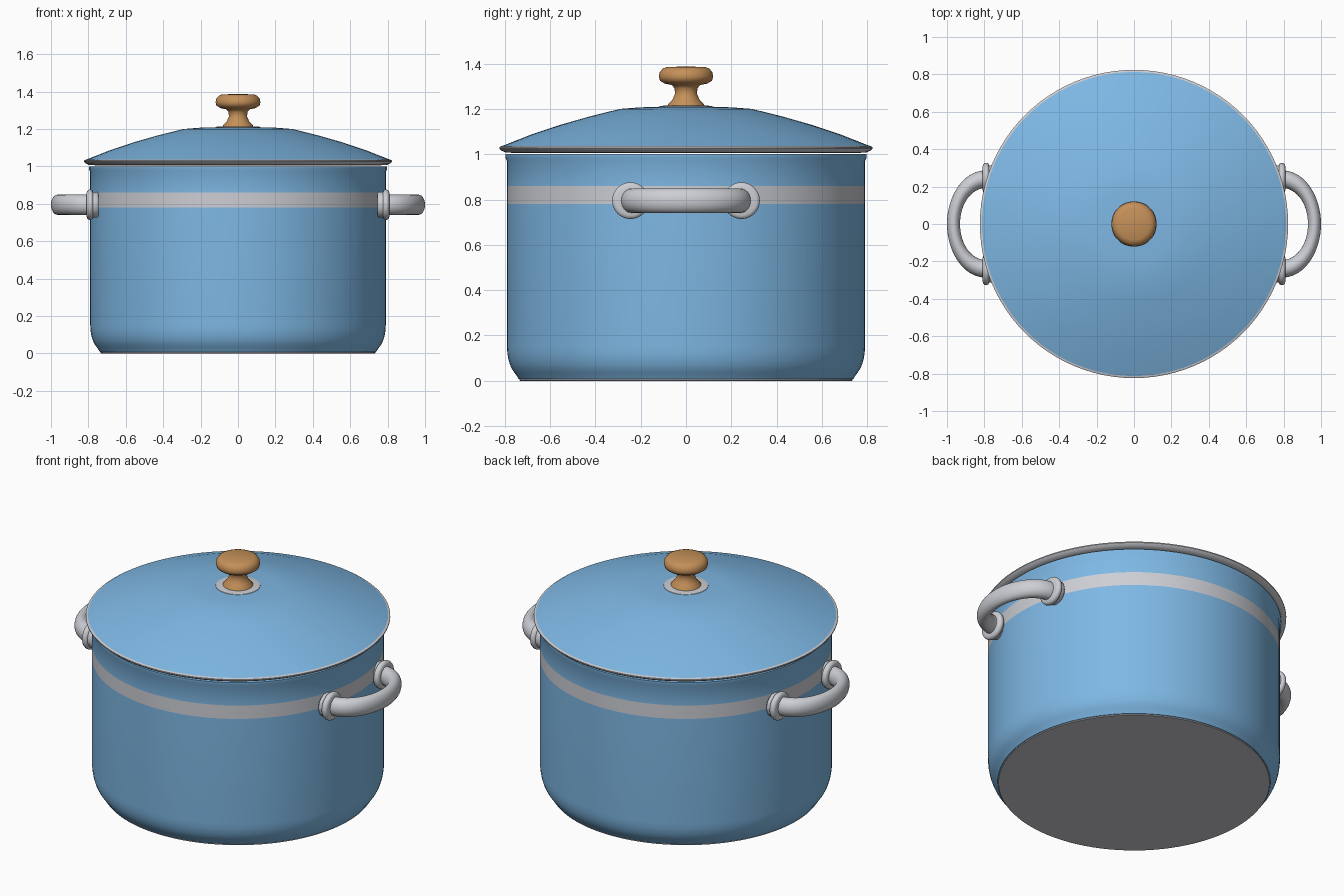
import bpy, bmesh, math
from mathutils import Matrix, Vector

if "Cube" in bpy.data.objects:
    bpy.data.objects.remove(bpy.data.objects["Cube"], do_unlink=True)


def material(name, color):
    m = bpy.data.materials.new(name)
    m.use_nodes = True
    rgba = (*color, 1)
    m.diffuse_color = rgba
    m.node_tree.nodes["Principled BSDF"].inputs["Base Color"].default_value = rgba
    return m


BLUE = material("blue enamel", (0.21, 0.48, 0.78))
STEEL = material("light steel", (0.61, 0.62, 0.66))
WOOD = material("knob wood", (0.56, 0.28, 0.10))


def finish(name, bm, mats, rule=None, angle=35):
    """Turn a bmesh into a smooth object, choosing materials by face centre."""
    bmesh.ops.recalc_face_normals(bm, faces=bm.faces)
    if rule:
        for f in bm.faces:
            f.material_index = rule(f.calc_center_median())
    mesh = bpy.data.meshes.new(name)
    bm.to_mesh(mesh)
    bm.free()
    for m in mats:
        mesh.materials.append(m)
    obj = bpy.data.objects.new(name, mesh)
    bpy.context.collection.objects.link(obj)
    bpy.ops.object.select_all(action="DESELECT")
    obj.select_set(True)
    bpy.context.view_layer.objects.active = obj
    bpy.ops.object.shade_smooth_by_angle(angle=math.radians(angle))
    return obj


def lathe(name, profile, mats, rule=None, steps=96, angle=35):
    """Spin a (radius, height) profile around z."""
    bm = bmesh.new()
    verts = [bm.verts.new((r, 0, z)) for r, z in profile]
    edges = [bm.edges.new(pair) for pair in zip(verts, verts[1:])]
    bmesh.ops.spin(bm, geom=verts + edges, axis=(0, 0, 1), cent=(0, 0, 0),
                   angle=math.tau, steps=steps)
    bmesh.ops.remove_doubles(bm, verts=bm.verts, dist=1e-4)
    return finish(name, bm, mats, rule, angle)


# Pot body: rounded bottom corner, straight wall, rolled rim, hollow inside
corner = [(0.72 + 0.07 * math.sin(a), 0.15 - 0.135 * math.cos(a))
          for a in (math.radians(d) for d in range(30, 91, 12))]
pot = [(0, 0.007), (0.738, 0.007), (0.742, 0.014)] + corner + [
    (0.79, 0.78), (0.79, 0.86), (0.79, 0.97), (0.797, 0.985), (0.797, 1.0),
    (0.77, 1.0), (0.765, 0.15), (0.70, 0.05), (0, 0.05)]


def pot_rule(c):
    outside = c.xy.length > 0.775
    return 1 if outside and 0.78 < c.z < 0.86 else 0


lathe("pot_body", pot, [BLUE, STEEL], pot_rule)

# Base plate
lathe("base_plate", [(0, 0), (0.733, 0), (0.736, 0.004), (0.733, 0.008), (0, 0.008)],
      [STEEL])

# Lid dome and metal rim
lathe("lid_dome", [(0.815, 1.035), (0.68, 1.088), (0.55, 1.131), (0.42, 1.168),
                   (0.29, 1.2), (0.2, 1.207), (0, 1.212)], [BLUE])
lathe("lid_rim", [(0.75, 1.005), (0.797, 1.008), (0.815, 1.016), (0.824, 1.025),
                  (0.824, 1.031), (0.814, 1.036), (0.75, 1.032)], [STEEL])

# Knob and its washer
lathe("knob_washer", [(0, 1.206), (0.122, 1.206), (0.12, 1.211), (0.1, 1.214),
                      (0, 1.215)], [STEEL], steps=48)
lathe("knob", [(0, 1.21), (0.082, 1.21), (0.08, 1.22), (0.06, 1.24),
               (0.049, 1.266), (0.05, 1.29), (0.062, 1.305), (0.095, 1.312),
               (0.115, 1.325), (0.12, 1.342), (0.116, 1.362), (0.104, 1.377),
               (0.085, 1.385), (0, 1.387)], [WOOD], steps=48, angle=60)


def handle(name, side, segments=40, sides=24):
    """Sweep an oval section along half an ellipse."""
    bm = bmesh.new()
    rings = []
    for i in range(segments + 1):
        t = math.pi * (i / segments - 0.5)
        centre = Vector((0.79 + 0.175 * math.cos(t), 0.24 * math.sin(t), 0.795))
        out = Vector((0.24 * math.cos(t), 0.175 * math.sin(t), 0)).normalized()
        width = 0.035 + 0.012 * abs(math.sin(t)) ** 3
        ring = []
        for j in range(sides):
            a = math.tau * j / sides
            p = centre + out * width * math.cos(a)
            p.z += 0.054 * math.sin(a)
            p.x *= side
            ring.append(bm.verts.new(p))
        rings.append(ring)
    for a, b in zip(rings, rings[1:]):
        for j in range(sides):
            k = (j + 1) % sides
            bm.faces.new((a[j], a[k], b[k], b[j]))
    bm.faces.new(rings[0])
    bm.faces.new(rings[-1])
    finish(name, bm, [STEEL], angle=50)


# Side handles with thin stepped mounting flanges
flange = [(0, -0.06), (0.06, -0.06), (0.068, -0.052), (0.068, -0.03), (0.077, -0.027),
          (0.081, -0.018), (0.081, -0.009), (0.076, 0), (0.064, 0.004), (0, 0.004)]
for label, side in (("left", 1), ("right", -1)):
    handle(label + "_handle", side)
    for end, y in (("front", -0.245), ("back", 0.245)):
        obj = lathe(f"{label}_{end}_flange", flange, [STEEL], steps=32, angle=50)
        obj.matrix_world = (Matrix.Translation((side * 0.805, y, 0.795))
                            @ Matrix.Rotation(side * math.pi / 2, 4, "Y"))
